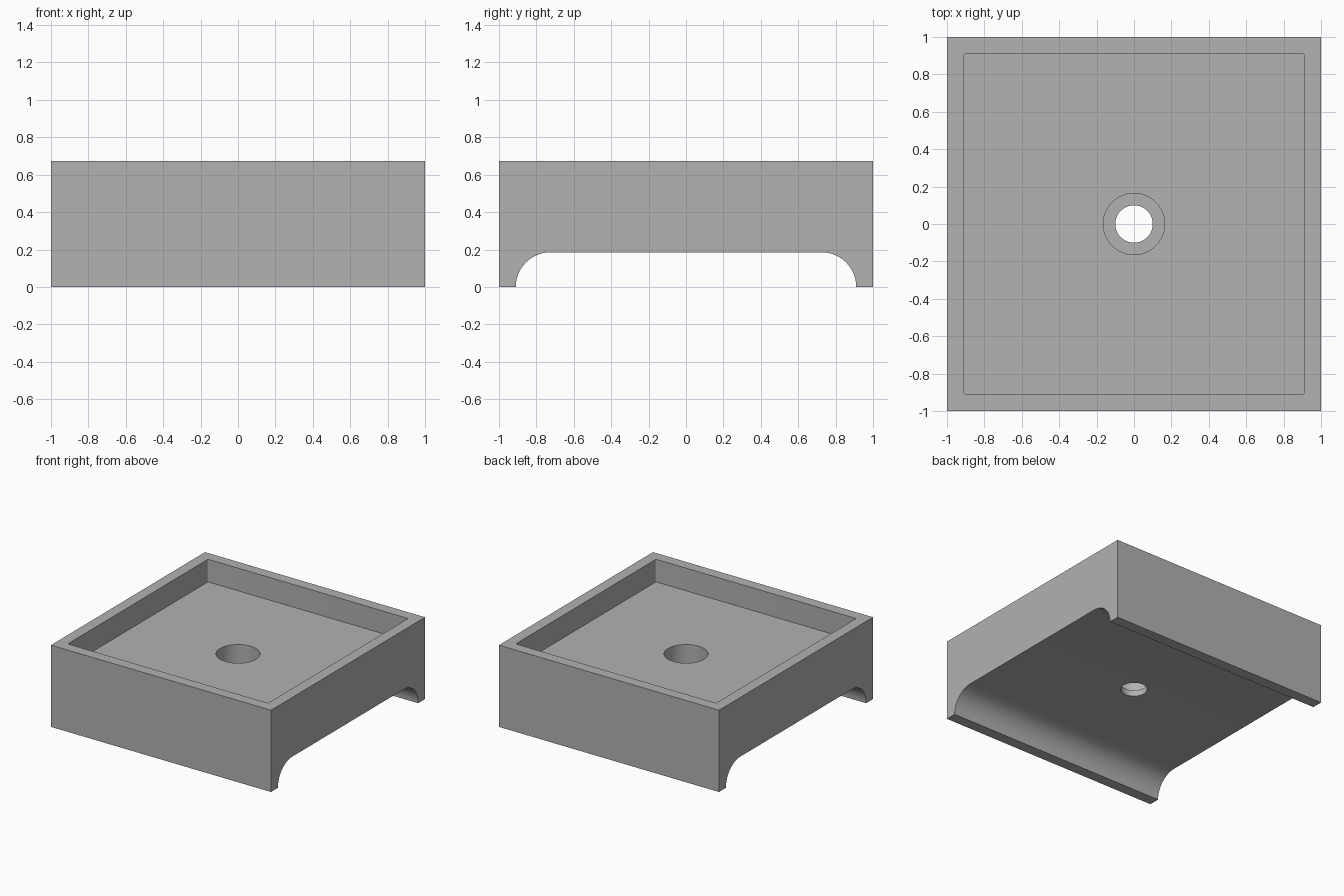
import bpy, bmesh, math

default = bpy.data.objects.get("Cube")
if default:
    bpy.data.objects.remove(default, do_unlink=True)

HEIGHT, ARCH, INNER, FLOOR, LIP = 0.672, 0.185, 0.91, 0.486, 0.05

grey = bpy.data.materials.new("plain_grey")
grey.use_nodes = True
colour = (0.445, 0.445, 0.445, 1)
grey.diffuse_color = colour
grey.node_tree.nodes["Principled BSDF"].inputs["Base Color"].default_value = colour


def add_object(name, bm):
    bmesh.ops.recalc_face_normals(bm, faces=bm.faces)
    mesh = bpy.data.meshes.new(name)
    bm.to_mesh(mesh)
    bm.free()
    mesh.materials.append(grey)
    obj = bpy.data.objects.new(name, mesh)
    bpy.context.collection.objects.link(obj)
    return obj


def prism(name, outline, offset):
    """Extrude a closed outline of 3D points along an offset."""
    bm = bmesh.new()
    face = bm.faces.new([bm.verts.new(p) for p in outline])
    new = bmesh.ops.extrude_face_region(bm, geom=[face])["geom"]
    bmesh.ops.translate(bm, vec=offset,
                        verts=[v for v in new if isinstance(v, bmesh.types.BMVert)])
    return add_object(name, bm)


def arc(cx, cy, r, start, end, steps):
    angles = [start + (end - start) * i / steps for i in range(steps + 1)]
    return [(cx + r * math.cos(a), cy + r * math.sin(a)) for a in angles]


def cut(target, cutter):
    mod = target.modifiers.new("cut", "BOOLEAN")
    mod.operation, mod.solver, mod.object = "DIFFERENCE", "EXACT", cutter
    bpy.context.view_layer.objects.active = target
    bpy.ops.object.modifier_apply(modifier=mod.name)
    bpy.data.objects.remove(cutter, do_unlink=True)


# Block with a round-cornered channel underneath, running along x
right = arc(INNER - ARCH, 0, ARCH, 0, math.pi / 2, 20)
left = [(-y, z) for y, z in reversed(right)]
profile = [(1, HEIGHT), (1, 0)] + right + left + [(-1, 0), (-1, HEIGHT)]
body = prism("tray_body", [(-1, y, z) for y, z in profile], (2, 0, 0))

# Square recess in the top, with slightly eased corners
r = 0.01
square = []
for i, (sx, sy) in enumerate([(1, 1), (-1, 1), (-1, -1), (1, -1)]):
    a = i * math.pi / 2
    square += arc(sx * (INNER - r), sy * (INNER - r), r, a, a + math.pi / 2, 4)
cut(body, prism("recess_cutter", [(x, y, FLOOR) for x, y in square], (0, 0, 0.5)))

# Stepped screw hole: wide bore above, narrow bore through the lip
for name, radius, base in [("wide_bore_cutter", 0.164, ARCH + LIP),
                           ("narrow_bore_cutter", 0.1, 0.05)]:
    ring = arc(0, 0, radius, 0, 2 * math.pi, 64)[:-1]
    cut(body, prism(name, [(x, y, base) for x, y in ring], (0, 0, 0.55)))

# Smooth the curves and keep the edges crisp
bpy.ops.object.select_all(action="DESELECT")
body.select_set(True)
bpy.context.view_layer.objects.active = body
bpy.ops.object.shade_smooth_by_angle(angle=math.radians(30))
